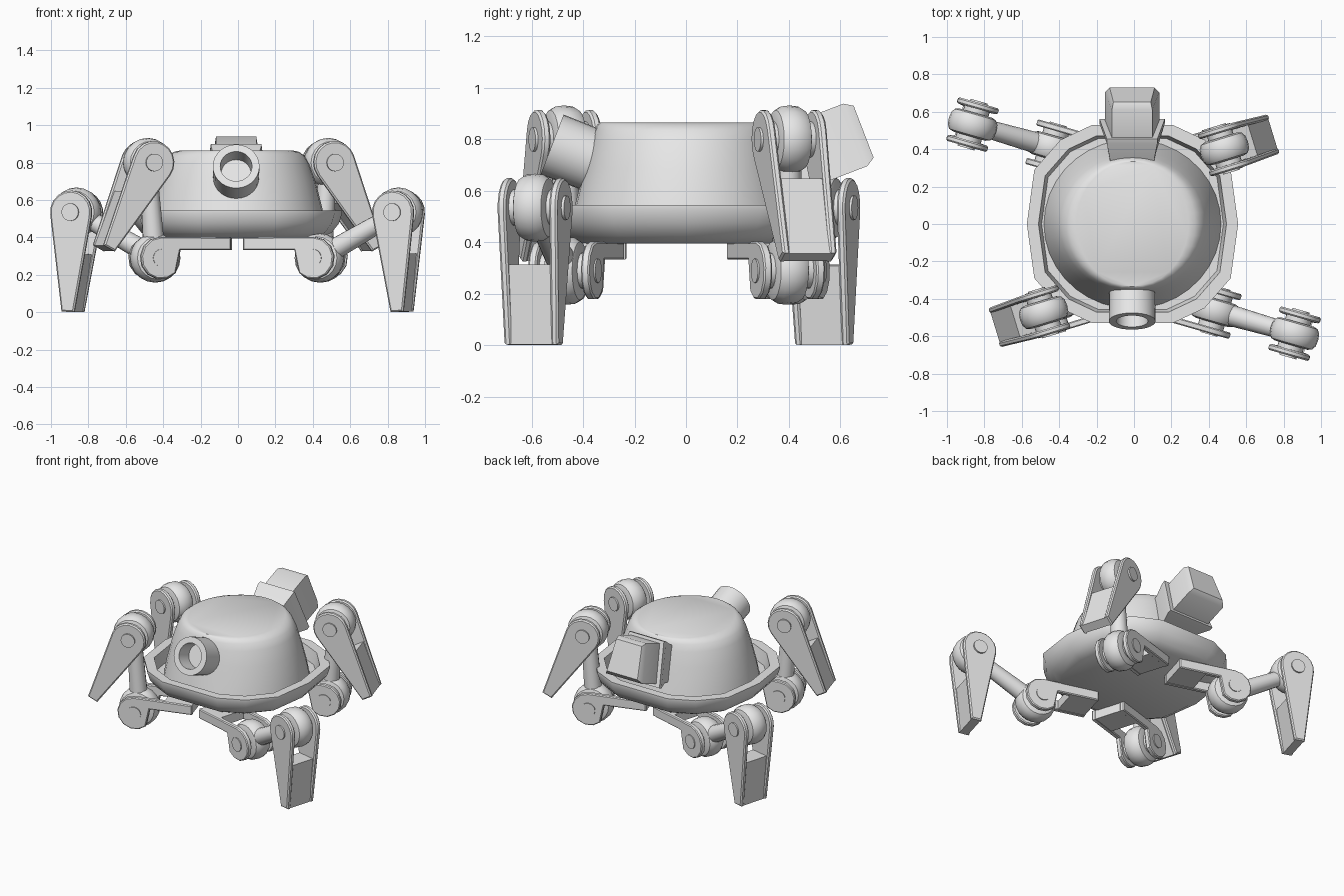
import bpy, bmesh, math
from mathutils import Matrix, Vector

if "Cube" in bpy.data.objects:
    bpy.data.objects.remove(bpy.data.objects["Cube"])

grey = bpy.data.materials.new("plain_grey")
grey.diffuse_color = (0.8, 0.8, 0.8, 1)
grey.use_nodes = True
grey.node_tree.nodes["Principled BSDF"].inputs["Base Color"].default_value = grey.diffuse_color


def loft(name, rings, matrix=Matrix(), bevel=0.0):
    """Skin a list of equal point rings and cap both ends."""
    bm = bmesh.new()
    loops = [[bm.verts.new(p) for p in r] for r in rings]
    n = len(loops[0])
    for a, b in zip(loops, loops[1:]):
        for i in range(n):
            j = (i + 1) % n
            bm.faces.new((a[i], a[j], b[j], b[i]))
    caps = [bm.faces.new(loops[0]), bm.faces.new(loops[-1])]
    bmesh.ops.recalc_face_normals(bm, faces=bm.faces)
    if bevel:
        edges = [e for f in caps for e in f.edges]
        bmesh.ops.bevel(bm, geom=edges, offset=bevel, segments=1, affect='EDGES')
    me = bpy.data.meshes.new(name)
    bm.to_mesh(me)
    bm.free()
    me.materials.append(grey)
    ob = bpy.data.objects.new(name, me)
    bpy.context.collection.objects.link(ob)
    ob.matrix_world = matrix
    bpy.ops.object.select_all(action='DESELECT')
    ob.select_set(True)
    bpy.context.view_layer.objects.active = ob
    bpy.ops.object.shade_smooth_by_angle(angle=math.radians(35))
    return ob


def circle(rx, z, n=28, ry=None):
    ry = rx if ry is None else ry
    return [(rx * math.cos(2 * math.pi * i / n), ry * math.sin(2 * math.pi * i / n), z)
            for i in range(n)]


def lathe(name, profile, matrix=Matrix(), n=28):
    return loft(name, [circle(r, z, n) for r, z in profile], matrix)


def trapezoid(top, bottom, h, z):
    """Section with a narrower top; local -y is the upper side."""
    return [(-top, -h, z), (top, -h, z), (bottom, h, z), (-bottom, h, z)]


def prism(name, outline, v0, v1, matrix, bevel=0.0, squeeze=None):
    """Extrude an outline in the leg plane (u, z); squeeze narrows it away from a point."""
    def w(u, z):
        return 1 - 0.22 * math.hypot(u - squeeze[0], z - squeeze[1]) if squeeze else 1
    return loft(name, [[(u, v * w(u, z), z) for u, z in outline] for v in (v0, v1)],
                matrix, bevel)


def teardrop(c0, r0, c1, r1, n0=10):
    """Round head at c0 tapering to a flat tip at c1."""
    dx, dz = c1[0] - c0[0], c1[1] - c0[1]
    a = math.atan2(dz, dx)
    t = math.acos((r0 - r1) / math.hypot(dx, dz))
    pts = []
    for i in range(n0 + 1):
        k = a + t + (2 * math.pi - 2 * t) * i / n0
        pts.append((c0[0] + r0 * math.cos(k), c0[1] + r0 * math.sin(k)))
    for k in (a - math.pi / 2, a + math.pi / 2):
        pts.append((c1[0] + r1 * math.cos(k), c1[1] + r1 * math.sin(k)))
    return pts


# faceted lower dish with a raised rim
q = [(0.565, 0), (0.525, 0.29), (0.385, 0.45), (0.215, 0.53)]
dish = (q + [(-x, y) for x, y in reversed(q)]
        + [(-x, -y) for x, y in q[1:]] + [(x, -y) for x, y in reversed(q[1:])])
levels = [(0.80, 0.395), (0.90, 0.425), (0.97, 0.475), (1.0, 0.53), (1.0, 0.545),
          (0.89, 0.545), (0.86, 0.46)]
loft("lower_dish", [[(x * s - 0.008, y * s, z) for x, y in dish] for s, z in levels])

# domed hull with flat top
dome = [(0.475, 0.455, 0.45), (0.46, 0.43, 0.55), (0.425, 0.395, 0.69), (0.39, 0.37, 0.79),
        (0.365, 0.355, 0.835), (0.335, 0.345, 0.857), (0.30, 0.335, 0.865)]
loft("domed_hull", [circle(rx, z, 36, ry) for rx, ry, z in dome],
     Matrix.Translation((-0.008, 0, 0)))

# hollow front barrel, tilted upward
tilt = math.radians(21)
barrel = Matrix.Translation((-0.01, -0.52, 0.78)) @ Matrix.Rotation(math.pi / 2 - tilt, 4, 'X')
lathe("front_barrel", [(0.12, -0.35), (0.125, 0), (0.085, 0), (0.08, -0.11)], barrel)

# rear box on a flared collar, tilted upward
rear = Matrix.Translation((-0.01, 0.69, 0.83)) @ Matrix.Rotation(tilt - math.pi / 2, 4, 'X')
loft("rear_box", [trapezoid(0.108, 0.145, 0.13, -0.24), trapezoid(0.108, 0.145, 0.13, -0.035),
                  trapezoid(0.10, 0.12, 0.108, 0)], rear)
loft("rear_collar", [trapezoid(0.11, 0.12, 0.11, -0.45), trapezoid(0.12, 0.135, 0.125, -0.31),
                     trapezoid(0.135, 0.175, 0.15, -0.22),
                     trapezoid(0.135, 0.175, 0.15, -0.195)], rear)


def joint(name, u, z, m):
    """Rounded drum on an axle with washers."""
    jm = m @ Matrix.Translation((u, 0, z)) @ Matrix.Rotation(math.pi / 2, 4, 'X')
    drum = [(0.09, -0.064), (0.114, -0.056), (0.128, -0.034), (0.132, 0),
            (0.128, 0.034), (0.114, 0.056), (0.09, 0.064)]
    lathe(name + "_drum", drum, jm, 20)
    lathe(name + "_washer", [(0.07, -0.092), (0.07, 0.092)], jm, 20)
    lathe(name + "_axle", [(0.047, -0.13), (0.047, 0.13)], jm, 20)


def leg(name, x, y, angle, knee, foot):
    m = Matrix.Translation((x, y, 0)) @ Matrix.Rotation(math.radians(angle), 4, 'Z')
    hip = (0, 0.29)
    # drums
    joint(name + "_hip", *hip, m)
    joint(name + "_knee", *knee, m)
    # thigh tube between the drums
    a, b = Vector((hip[0], 0, hip[1])), Vector((knee[0], 0, knee[1]))
    tm = m @ Matrix.Translation(a) @ (b - a).to_track_quat('Z', 'Y').to_matrix().to_4x4()
    lathe(name + "_thigh", [(0.058, 0.05), (0.048, (b - a).length - 0.05)], tm, 16)
    # hip plates: round head with a straight slim arm running under the dish
    arc = [math.radians(90 - 252 * i / 9) for i in range(10)]
    hip_plate = [(0.113 * math.cos(k), 0.29 + 0.113 * math.sin(k)) for k in arc[:-1]]
    hip_plate += [(-0.105, 0.333), (-0.39, 0.333), (-0.39, 0.40)]
    # shin plates
    shin_plate = teardrop(knee, 0.115, foot, 0.035)
    for side, v in (("a", -0.107), ("b", 0.107)):
        prism(name + "_hip_plate_" + side, hip_plate, v - 0.017, v + 0.017, m, 0.006)
        prism(name + "_shin_plate_" + side, shin_plate, v - 0.017, v + 0.017, m, 0.008, knee)
    # hip bridge under the dish
    prism(name + "_hip_bridge", [(-0.388, 0.335), (-0.2, 0.335), (-0.2, 0.398), (-0.388, 0.398)],
          -0.1, 0.1, m)
    # foot block between the shin plates
    f, k = Vector(foot), Vector(knee)
    d = (k - f).normalized()
    s = Vector((-d.y, d.x))
    top = f + d * 0.31
    block = [f + s * 0.03, f - s * 0.03, top - s * 0.068, top + s * 0.068]
    prism(name + "_foot_block", [tuple(p) for p in block], -0.1, 0.1, m, 0, knee)


# two planted legs and two raised legs
planted = ((0.44, 0.535), (0.46, 0.002))
raised = ((0.04, 0.80), (0.285, 0.342))
leg("front_right_leg", 0.435, -0.465, -16, *planted)
leg("back_left_leg", -0.44, 0.41, 164, *planted)
leg("front_left_leg", -0.445, -0.462, 197, *raised)
leg("back_right_leg", 0.445, 0.39, 17, *raised)
